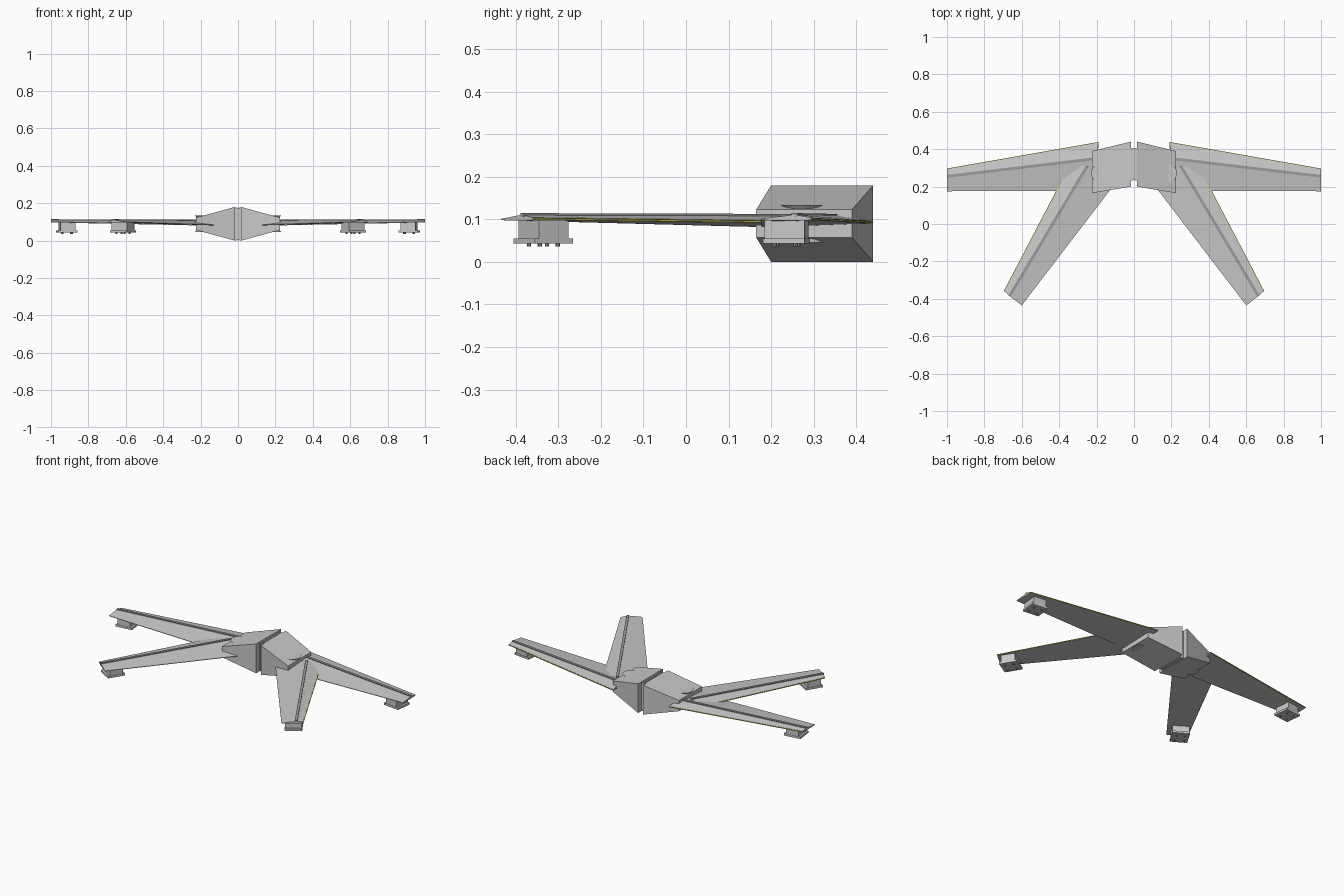
import bpy, bmesh, math
from mathutils import Vector, Matrix

if "Cube" in bpy.data.objects:
    bpy.data.objects.remove(bpy.data.objects["Cube"], do_unlink=True)


def material(name, rgb):
    m = bpy.data.materials.new(name)
    m.use_nodes = True
    m.diffuse_color = (*rgb, 1)
    m.node_tree.nodes["Principled BSDF"].inputs["Base Color"].default_value = (*rgb, 1)
    return m


GREY = material("hull grey", (0.58, 0.58, 0.58))
DARK = material("spar grey", (0.33, 0.33, 0.33))
YELLOW = material("edge yellow", (0.60, 0.50, 0.05))


def finish(name, bm, mat):
    bmesh.ops.recalc_face_normals(bm, faces=bm.faces)
    me = bpy.data.meshes.new(name)
    bm.to_mesh(me)
    bm.free()
    me.materials.append(mat)
    ob = bpy.data.objects.new(name, me)
    bpy.context.collection.objects.link(ob)
    return ob


def loft(name, ring_a, ring_b, mat):
    """Closed solid between two matching outlines."""
    bm = bmesh.new()
    a = [bm.verts.new(p) for p in ring_a]
    b = [bm.verts.new(p) for p in ring_b]
    bm.faces.new(a)
    bm.faces.new(b[::-1])
    n = len(a)
    for i in range(n):
        bm.faces.new((a[i], a[(i + 1) % n], b[(i + 1) % n], b[i]))
    return finish(name, bm, mat)


def box(name, centre, size, mat, angle=0):
    bm = bmesh.new()
    bmesh.ops.create_cube(bm, size=1)
    bmesh.ops.scale(bm, vec=size, verts=bm.verts)
    bmesh.ops.transform(bm, verts=bm.verts,
                        matrix=Matrix.Translation(centre) @ Matrix.Rotation(angle, 4, 'Z'))
    return finish(name, bm, mat)


def cone(name, centre, r_low, r_high, depth, mat, sides=24):
    bm = bmesh.new()
    bmesh.ops.create_cone(bm, cap_ends=True, segments=sides, radius1=r_low,
                          radius2=r_high, depth=depth)
    bmesh.ops.translate(bm, verts=bm.verts, vec=centre)
    return finish(name, bm, mat)


def section(lead, spar, trail, z_lead, z_top, z_trail, thick):
    """Cambered wing section through three plan points."""
    l, s, t = (Vector((*p, 0)) for p in (lead, spar, trail))
    up = lambda p, z: p + Vector((0, 0, z))
    return [up(l, z_lead + 0.003), up(s, z_top), up(t, z_trail),
            up(t, z_trail - 0.003), up(s, z_top - thick), up(l, z_lead - 0.003)]


def strip(name, a, b, width, height, mat):
    """Thin bar along a line."""
    a, b = Vector(a), Vector(b)
    side = (b - a).cross(Vector((0, 0, 1))).normalized() * width / 2
    h = Vector((0, 0, height / 2))
    ring = lambda p: [p - side - h, p + side - h, p + side + h, p - side + h]
    return loft(name, ring(a), ring(b), mat)


def rect(x, y0, y1, z0, z1):
    return [(x, y0, z0), (x, y1, z0), (x, y1, z1), (x, y0, z1)]


# Wing plans: (lead, spar, trail) at root and tip, then pod centre
WINGS = {
    "rear": (((0.19, 0.435), (0.20, 0.35), (0.20, 0.178)),
             ((1.0, 0.293), (1.0, 0.255), (1.0, 0.175)), (0.915, 0.236)),
    "front": (((0.34, 0.315), (0.25, 0.31), (0.11, 0.205)),
              ((0.693, -0.36), (0.665, -0.385), (0.60, -0.435)), (0.615, -0.335)),
}
wings = []

for side, sx in (("left", 1), ("right", -1)):
    parts = []
    # Tapered hull half
    parts.append(loft(side + "_hull", rect(0.017, 0.20, 0.44, 0, 0.18),
                      rect(0.225, 0.165, 0.39, 0.057, 0.123), GREY))
    # Pivot discs above and below the wing roots
    parts.append(cone(side + "_pivot_top", (0.18, 0.272, 0.1225), 0.03, 0.05, 0.023, GREY))
    parts.append(cone(side + "_pivot_bottom", (0.18, 0.272, 0.0575), 0.05, 0.03, 0.023, GREY))

    for wing, (root, tip, pod) in WINGS.items():
        tag = side + "_" + wing
        blade = loft(tag + "_wing", section(*root, 0.093, 0.109, 0.084, 0.022),
                     section(*tip, 0.101, 0.111, 0.101, 0.014), GREY)
        wings.append(blade)
        parts.append(blade)
        # Raised spar and leading edge trim
        parts.append(strip(tag + "_spar", (*root[1], 0.108), (*tip[1], 0.110),
                           0.015, 0.009, DARK))
        parts.append(strip(tag + "_edge_trim", (*root[0], 0.093), (*tip[0], 0.101),
                           0.007, 0.004, YELLOW))
        # Pod under the wing tip: housing, flange plate and studs
        d = Vector(tip[1]) - Vector(root[1])
        angle = math.atan2(d.y, d.x)
        parts.append(box(tag + "_pod", (*pod, 0.078), (0.08, 0.095, 0.045), GREY, angle))
        parts.append(box(tag + "_pod_plate", (*pod, 0.049), (0.104, 0.098, 0.012), GREY, angle))
        for i in range(4):
            a = angle + math.pi / 4 + i * math.pi / 2
            parts.append(cone(f"{tag}_stud_{i + 1}", (pod[0] + 0.035 * math.cos(a),
                              pod[1] + 0.035 * math.sin(a), 0.04), 0.005, 0.005, 0.007, DARK, 8))

    # Mirror the finished side
    if sx < 0:
        for ob in parts:
            ob.data.transform(Matrix.Scale(-1, 4, (1, 0, 0)))
            ob.data.flip_normals()

# Hinge slabs between the hull halves
for name, x in (("hinge_left", 0.0125), ("hinge_middle", 0), ("hinge_right", -0.0125)):
    box(name, (x, 0.32, 0.09), (0.008, 0.175, 0.176), GREY)
box("hinge_core", (0, 0.32, 0.09), (0.036, 0.168, 0.166), GREY)

# Soft shading across the wing skins
for ob in bpy.context.view_layer.objects:
    ob.select_set(ob in wings)
bpy.context.view_layer.objects.active = wings[0]
bpy.ops.object.shade_smooth_by_angle(angle=math.radians(30))
